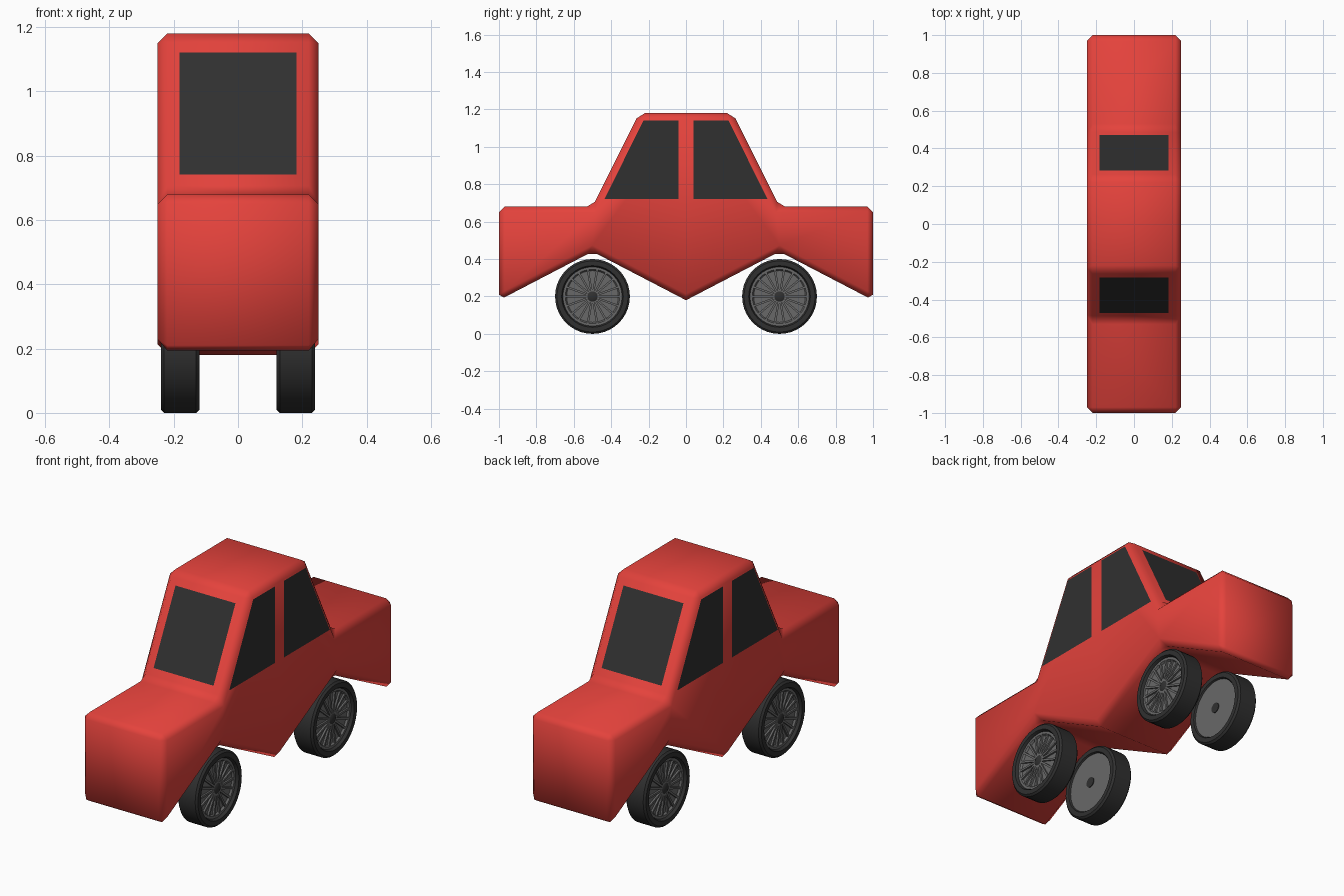
import bpy, bmesh, math
from mathutils import Matrix

if "Cube" in bpy.data.objects:
    bpy.data.objects.remove(bpy.data.objects["Cube"])


def material(name, rgb):
    m = bpy.data.materials.new(name)
    m.diffuse_color = (*rgb, 1)
    m.use_nodes = True
    m.node_tree.nodes["Principled BSDF"].inputs["Base Color"].default_value = m.diffuse_color
    return m


RED = material("red paint", (0.78, 0.055, 0.045))
DARK = material("dark rubber and glass", (0.03, 0.03, 0.03))
GREY = material("grey metal", (0.14, 0.14, 0.14))


def make(name, bm, mat, smooth_angle=None):
    bmesh.ops.recalc_face_normals(bm, faces=bm.faces[:])
    me = bpy.data.meshes.new(name)
    bm.to_mesh(me)
    bm.free()
    me.materials.append(mat)
    ob = bpy.data.objects.new(name, me)
    bpy.context.collection.objects.link(ob)
    if smooth_angle is not None:
        bpy.ops.object.select_all(action='DESELECT')
        ob.select_set(True)
        bpy.context.view_layer.objects.active = ob
        bpy.ops.object.shade_smooth_by_angle(angle=math.radians(smooth_angle))
    return ob


# Body: rear half profile, bevelled, then mirrored to the front
half = [(0, 1.18), (0.25, 1.18), (0.5, 0.68), (1, 0.68), (1, 0.18), (0.5, 0.44), (0, 0.18)]
bm = bmesh.new()
left = [bm.verts.new((-0.25, y, z)) for y, z in half]
right = [bm.verts.new((0.25, y, z)) for y, z in half]
bm.faces.new(left)
bm.faces.new(right[::-1])
for i in range(len(half) - 1):
    bm.faces.new((left[i], left[i + 1], right[i + 1], right[i]))
bmesh.ops.recalc_face_normals(bm, faces=bm.faces[:])
bmesh.ops.bevel(bm, geom=[e for e in bm.edges if not e.is_boundary], offset=0.03,
                offset_type='OFFSET', segments=1, profile=0.5, affect='EDGES')
for v in bm.verts:
    if abs(v.co.y) < 0.001:
        v.co.y = 0
for f in bm.faces:
    f.smooth = True
body = make("body", bm, RED)
mirror = body.modifiers.new("mirror", 'MIRROR')
mirror.use_axis = (False, True, False)
mirror.merge_threshold = 0.001


# Windows: thin plates just above the paint
def plate(name, points):
    b = bmesh.new()
    b.faces.new([b.verts.new(p) for p in points])
    make(name, b, DARK)


E = 0.002
side_window = [(0.04, 1.14), (0.228, 1.14), (0.436, 0.72), (0.04, 0.72)]
for sy, end in ((-1, "front"), (1, "rear")):
    lo, hi = (0.47 + E, 0.74 + E / 2), (0.28 + E, 1.12 + E / 2)
    pts = [(-0.182, *lo), (0.182, *lo), (0.182, *hi), (-0.182, *hi)]
    pts = [(x, y * sy, z) for x, y, z in pts]
    plate(end + "_windscreen", pts if sy < 0 else pts[::-1])
    for sx, side in ((-1, "left"), (1, "right")):
        pts = [(sx * (0.25 + E), sy * y, z) for y, z in side_window]
        plate(f"{end}_{side}_window", pts if sx * sy < 0 else pts[::-1])


# Wheels: lathed (radius, x) outlines around the axle
def lathe(b, outline, closed=False, n=40):
    rings = [[b.verts.new((x, r * math.cos(2 * math.pi * k / n), r * math.sin(2 * math.pi * k / n)))
              for k in range(n)] for r, x in outline]
    pairs = list(zip(rings, rings[1:])) + ([(rings[-1], rings[0])] if closed else [])
    for a, c in pairs:
        for k in range(n):
            b.faces.new((a[k], a[(k + 1) % n], c[(k + 1) % n], c[k]))
    if not closed:
        b.faces.new(rings[0])
        b.faces.new(rings[-1])


tyre = [(0.158, 0.13), (0.165, 0.12), (0.19, 0.12), (0.2, 0.13),
        (0.2, 0.23), (0.19, 0.24), (0.165, 0.24), (0.158, 0.228)]
rim = [(0.16, 0.128), (0.16, 0.225), (0.145, 0.225), (0.138, 0.215)]
hub = [(0.028, 0.124), (0.028, 0.225), (0.018, 0.231)]
for sy, end in ((-1, "front"), (1, "rear")):
    for sx, side in ((-1, "left"), (1, "right")):
        place = Matrix.Translation((0, sy * 0.5, 0.2)) @ Matrix.Diagonal((sx, 1, 1, 1))
        for part, outline, mat in (("tyre", tyre, DARK), ("rim", rim, GREY), ("hub", hub, DARK)):
            bm = bmesh.new()
            lathe(bm, outline, part == "tyre")
            if part == "rim":
                # Spokes
                for k in range(18):
                    m = (Matrix.Rotation(2 * math.pi * k / 18, 4, 'X')
                         @ Matrix.Translation((0.219, 0.085, 0)) @ Matrix.Diagonal((0.012, 0.12, 0.011, 1)))
                    bmesh.ops.create_cube(bm, size=1, matrix=m)
            bm.transform(place)
            make(f"{end}_{side}_{part}", bm, mat, 35)
